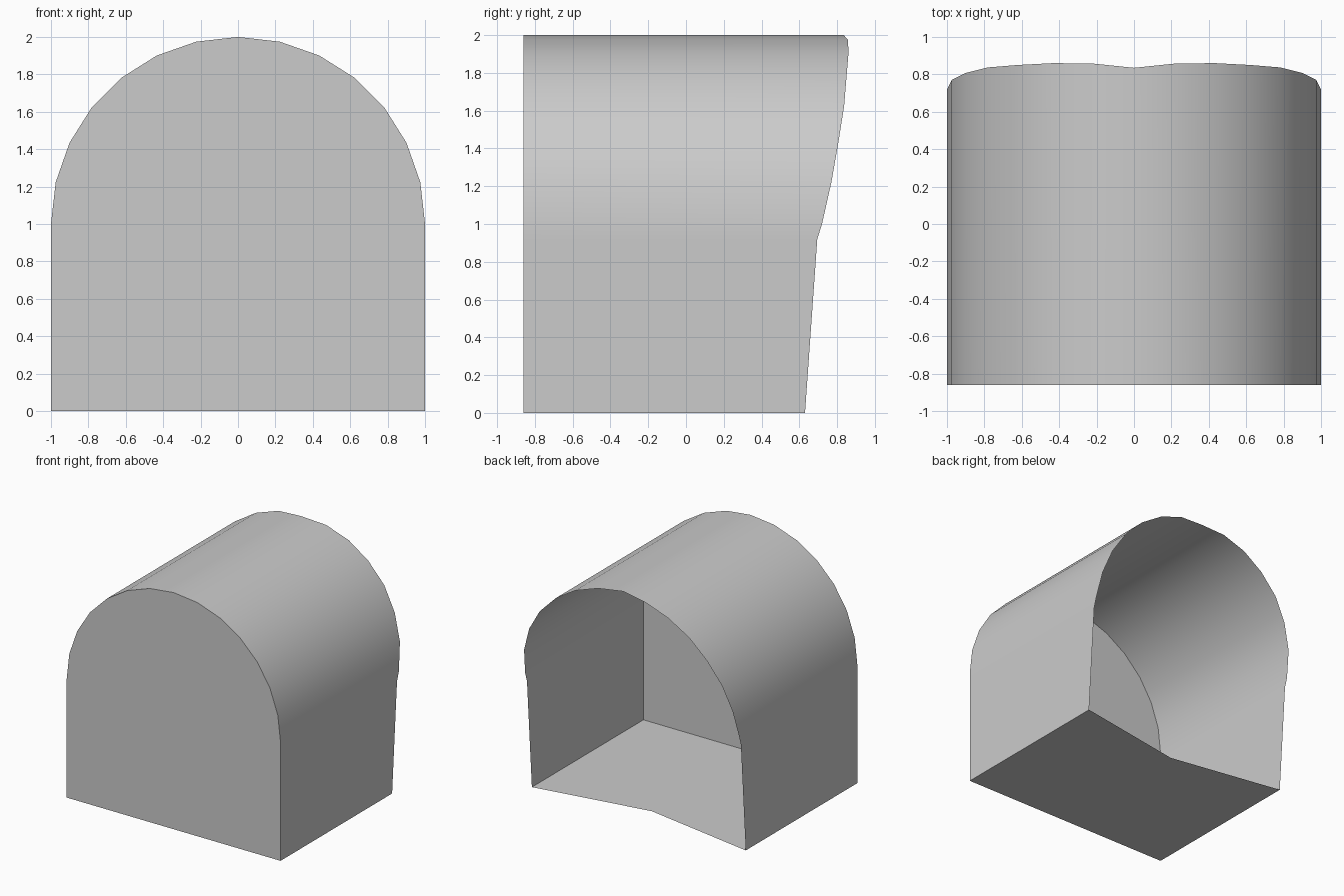
import bpy, bmesh, math

if "Cube" in bpy.data.objects:
    bpy.data.objects.remove(bpy.data.objects["Cube"])

FRONT = -0.86
N = 14  # sides of the half-round roof

mat = bpy.data.materials.new("light grey")
mat.diffuse_color = (0.6, 0.6, 0.6, 1)
mat.use_nodes = True
mat.node_tree.nodes["Principled BSDF"].inputs["Base Color"].default_value = mat.diffuse_color


def make(name, verts, faces, smooth=False):
    me = bpy.data.meshes.new(name)
    me.from_pydata(verts, [], faces)
    me.materials.append(mat)
    ob = bpy.data.objects.new(name, me)
    bpy.context.collection.objects.link(ob)
    if smooth:
        bpy.ops.object.select_all(action='DESELECT')
        ob.select_set(True)
        bpy.context.view_layer.objects.active = ob
        bpy.ops.object.shade_smooth_by_angle(angle=math.radians(30))
    return ob


# Right half of the arch outline as (x, z, back edge y), floor to apex
back = [0.72, 0.77, 0.807, 0.837, 0.85, 0.86, 0.858, 0.835]
half = [(1, 0, 0.63), (1, 0.92, 0.695)]
for i, y in enumerate(back):
    a = math.pi * i / N
    half.append((math.cos(a), 1 + math.sin(a), y))
outline = half + [(-x, z, y) for x, z, y in reversed(half[:-1])]
n = len(outline)

# Walls and vaulted roof: one open shell with a wavy back edge
verts = [(x, FRONT, z) for x, z, y in outline] + [(x, y, z) for x, z, y in outline]
faces = [(i, i + n, i + n + 1, i + 1) for i in range(n - 1)]
make("vault_shell", verts, faces, smooth=True)

# Closed front wall
make("front_wall", [(x, FRONT, z) for x, z, y in outline], [tuple(range(n))])

# Floor with a shallow notch in its back edge, facing down
make("floor",
     [(-1, FRONT, 0), (0, FRONT, 0), (1, FRONT, 0), (1, 0.63, 0), (0, 0.46, 0), (-1, 0.63, 0)],
     [(0, 5, 4, 1), (1, 4, 3, 2)])
